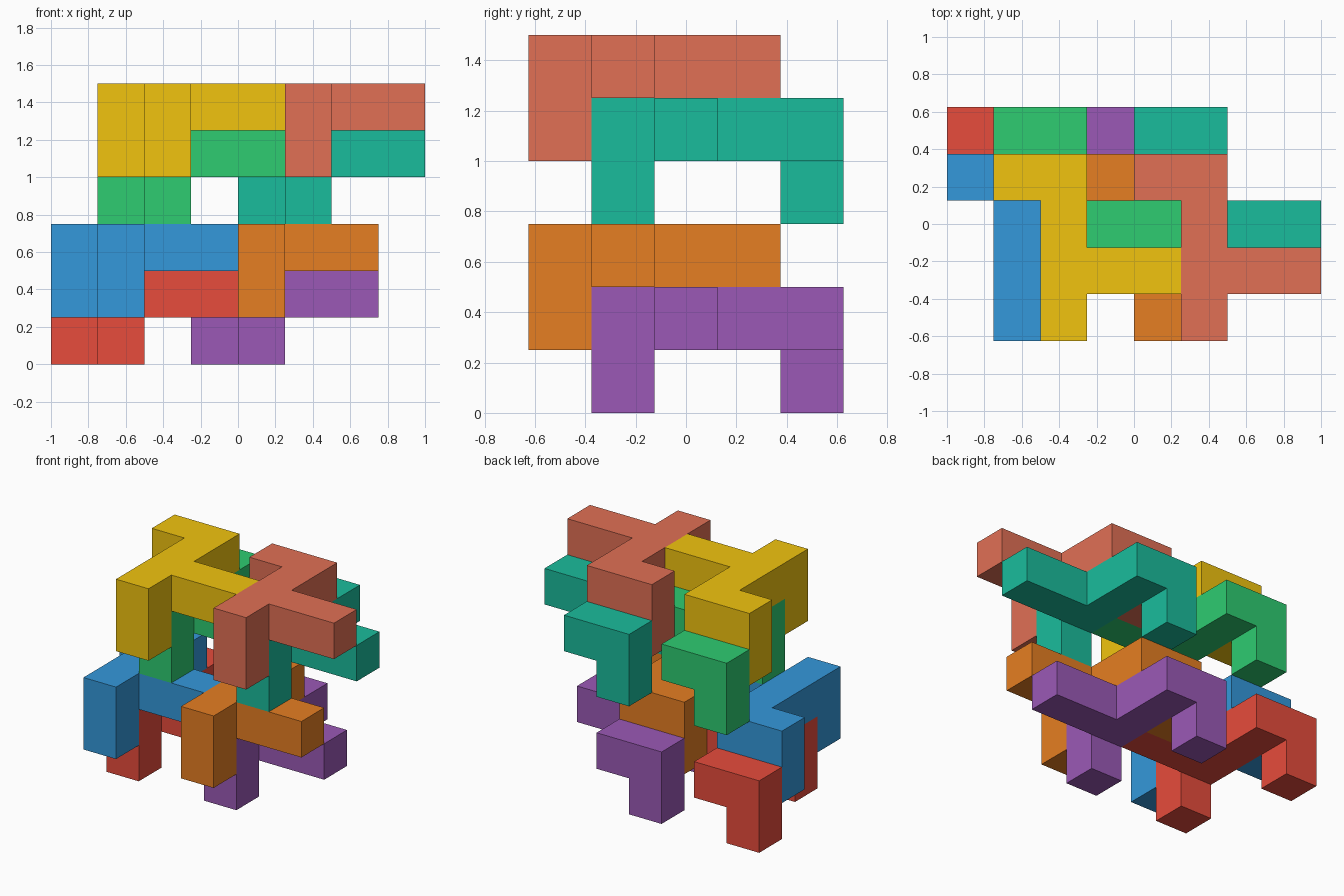
import bpy, bmesh
from mathutils import Vector

if "Cube" in bpy.data.objects:
    bpy.data.objects.remove(bpy.data.objects["Cube"])

U = 0.25                                  # cube unit
ORIGIN = Vector((-1.0, -0.625, 0.0))

# Block outline seen from above (units): long bar, rear-left foot, right arm
OUTLINE = [(1, 0), (2, 0), (2, 1), (4, 1), (4, 2), (2, 2), (2, 4), (0, 4), (0, 3), (1, 3)]
LEG_CELLS = [(1, 0), (0, 3)]              # front and rear legs hang below


def srgb(hex_code):
    rgb = [int(hex_code[i:i + 2], 16) / 255 for i in (0, 2, 4)]
    return [c / 12.92 if c <= 0.04045 else ((c + 0.055) / 1.055) ** 2.4 for c in rgb] + [1]


def block_mesh():
    bm = bmesh.new()
    # Flat body, one unit thick
    body = bm.faces.new([bm.verts.new((x, y, 1)) for x, y in OUTLINE])
    ext = bmesh.ops.extrude_face_region(bm, geom=[body])["geom"]
    bmesh.ops.translate(bm, vec=(0, 0, 1), verts=[v for v in ext if isinstance(v, bmesh.types.BMVert)])
    # Split the underside on the leg boundaries, then pull the legs down
    for co, no in (((0, 1, 0), (0, 1, 0)), ((1, 0, 0), (1, 0, 0)), ((0, 3, 0), (0, 1, 0))):
        under = [f for f in bm.faces if all(v.co.z < 1.01 for v in f.verts)]
        geom = under + list({e for f in under for e in f.edges} | {v for f in under for v in f.verts})
        bmesh.ops.bisect_plane(bm, geom=geom, plane_co=co, plane_no=no, dist=1e-4)
    for cx, cy in LEG_CELLS:
        centre = Vector((cx + 0.5, cy + 0.5, 1))
        leg = next(f for f in bm.faces if (f.calc_center_median() - centre).length < 0.01)
        ext = bmesh.ops.extrude_face_region(bm, geom=[leg])["geom"]
        bmesh.ops.translate(bm, vec=(0, 0, -1), verts=[v for v in ext if isinstance(v, bmesh.types.BMVert)])
        if leg.is_valid:
            bm.faces.remove(leg)
    # Merge coplanar faces back into clean flat sides
    bmesh.ops.dissolve_limit(bm, angle_limit=0.01, verts=bm.verts[:], edges=bm.edges[:])
    bmesh.ops.recalc_face_normals(bm, faces=bm.faces[:])
    bmesh.ops.scale(bm, vec=(U, U, U), verts=bm.verts[:])
    mesh = bpy.data.meshes.new("block")
    bm.to_mesh(mesh)
    bm.free()
    return mesh


# Interlocking blocks: name, grid offset (x, y, z), colour
BLOCKS = [
    ("red_block", (0, 1, 0), "e74c3c"),
    ("purple_block", (3, 1, 0), "9b59b6"),
    ("blue_block", (0, 0, 1), "3498db"),
    ("orange_block", (3, 0, 1), "e67e22"),
    ("green_block", (1, 1, 3), "2ecc71"),
    ("teal_block", (4, 1, 3), "1abc9c"),
    ("yellow_block", (1, 0, 4), "f1c40f"),
    ("salmon_block", (4, 0, 4), "e17055"),
]
base = block_mesh()
for name, offset, colour in BLOCKS:
    mesh = base.copy()
    mesh.name = name
    mat = bpy.data.materials.new(name + "_colour")
    mat.diffuse_color = srgb(colour)
    mat.use_nodes = True
    mat.node_tree.nodes["Principled BSDF"].inputs["Base Color"].default_value = mat.diffuse_color
    mesh.materials.append(mat)
    obj = bpy.data.objects.new(name, mesh)
    obj.location = ORIGIN + Vector(offset) * U
    bpy.context.collection.objects.link(obj)
